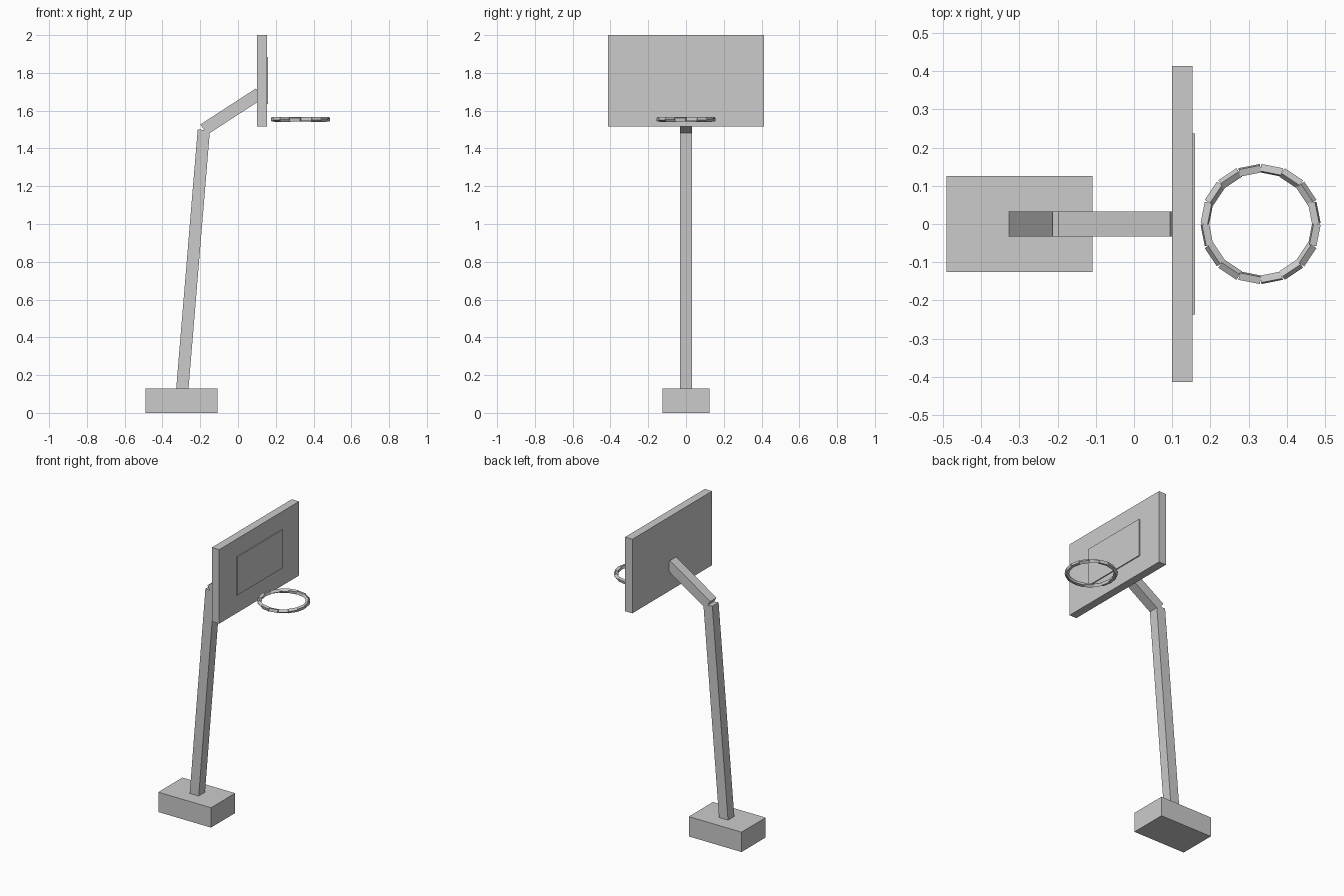
import bpy
from math import cos, sin, tau
from mathutils import Vector

cube = bpy.data.objects.get("Cube")
if cube:
    bpy.data.objects.remove(cube, do_unlink=True)

GREY = (0.6, 0.6, 0.6, 1)
grey = bpy.data.materials.new("plain grey")
grey.use_nodes = True
grey.diffuse_color = GREY
grey.node_tree.nodes["Principled BSDF"].inputs["Base Color"].default_value = GREY


def finish(obj, name, size):
    obj.name = name
    obj.scale = size
    obj.data.materials.append(grey)
    return obj


def box(name, low, high):
    """Upright box between two opposite corners."""
    low, high = Vector(low), Vector(high)
    bpy.ops.mesh.primitive_cube_add(size=1, location=(low + high) / 2)
    return finish(bpy.context.object, name, high - low)


def bar(name, start, end, width):
    """Square bar between two points, swung directly from vertical."""
    start, end = Vector(start), Vector(end)
    axis = end - start
    bpy.ops.mesh.primitive_cube_add(size=1, location=(start + end) / 2)
    obj = finish(bpy.context.object, name, (width, width, axis.length))
    obj.rotation_mode = 'QUATERNION'
    obj.rotation_quaternion = Vector((0, 0, 1)).rotation_difference(axis)
    return obj


# Stand
box("base", (-0.49, -0.125, 0), (-0.108, 0.125, 0.13))
bar("pole", (-0.297, 0, 0.1), (-0.181, 0, 1.498), 0.065)
bar("arm", (-0.181, 0, 1.5), (0.112, 0, 1.69), 0.065)

# Backboard with its raised target panel
box("backboard", (0.1, -0.413, 1.515), (0.153, 0.413, 2))
box("target_panel", (0.15, -0.236, 1.635), (0.16, 0.236, 1.885))

# Rim: a ring of separate square bars
SEGMENTS = 16
CENTRE = Vector((0.331, 0, 1.554))
points = [CENTRE + 0.146 * Vector((cos(tau * i / SEGMENTS), sin(tau * i / SEGMENTS), 0))
          for i in range(SEGMENTS)]
for i, point in enumerate(points):
    bar(f"rim_segment_{i + 1}", point, points[(i + 1) % SEGMENTS], 0.019)
